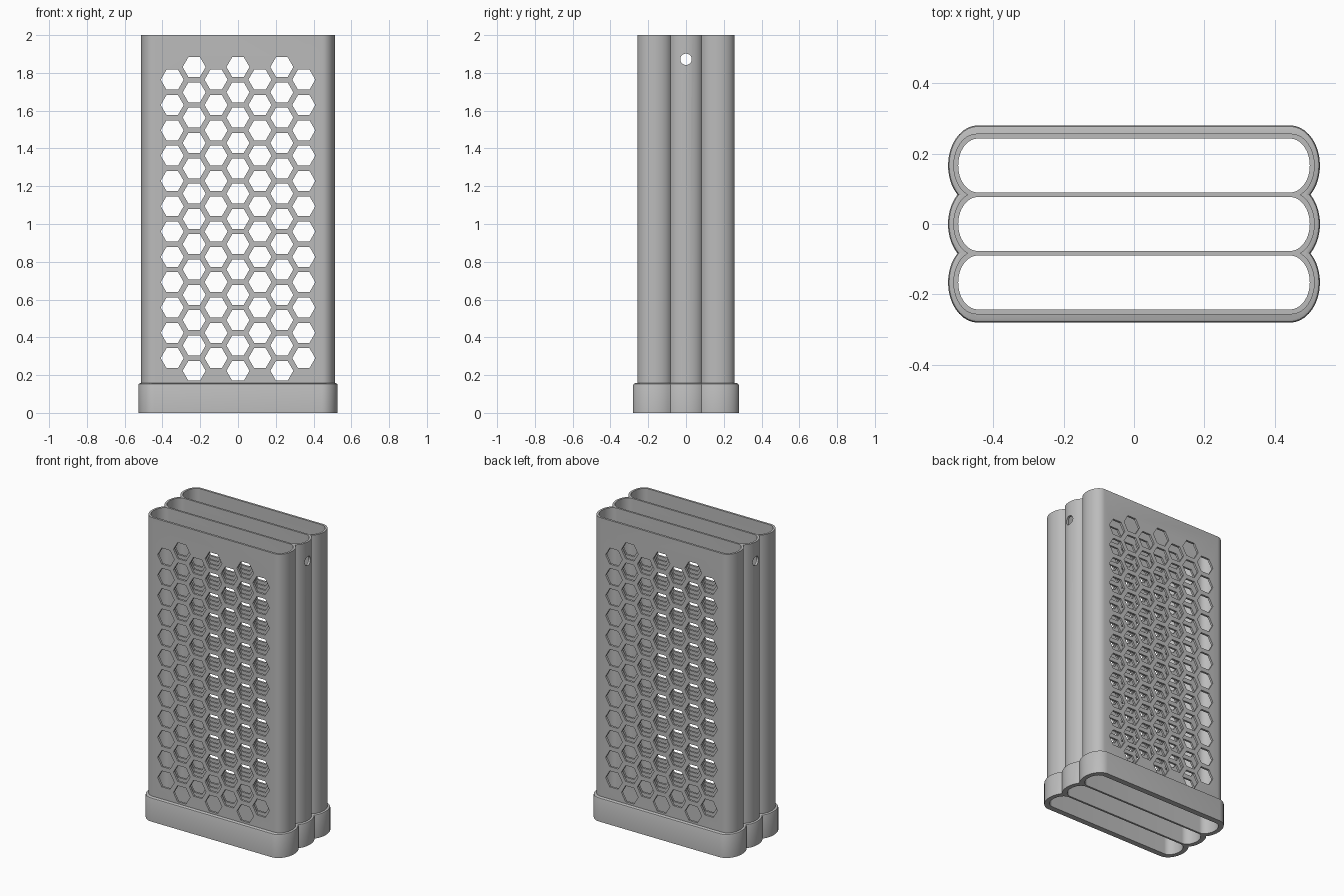
import bpy, bmesh, math
from mathutils import Matrix

if "Cube" in bpy.data.objects:
    bpy.data.objects.remove(bpy.data.objects["Cube"])

PITCH = 0.166            # spacing of the three tubes in y
HEIGHT, COLLAR = 2.0, 0.157
HEX_R, HEX_PITCH = 0.061, 0.134

grey = bpy.data.materials.new("grey plastic")
grey.use_nodes = True
grey.diffuse_color = (0.5, 0.5, 0.5, 1)
grey.node_tree.nodes["Principled BSDF"].inputs["Base Color"].default_value = (0.5, 0.5, 0.5, 1)


def arc(cx, cy, a, b, t0, t1, n=14):
    return [(cx + a * math.cos(t0 + (t1 - t0) * i / n),
             cy + b * math.sin(t0 + (t1 - t0) * i / n)) for i in range(n + 1)]


def lobed_outline(half_x, a, b):
    """Outline of three merged round-ended tubes."""
    notch = math.asin(PITCH / 2 / b)
    q = math.pi / 2
    right = (arc(half_x - a, -PITCH, a, b, -q, notch)
             + arc(half_x - a, 0, a, b, -notch, notch)[1:]
             + arc(half_x - a, PITCH, a, b, -notch, q)[1:])
    return right + [(-x, y) for x, y in reversed(right)]


def tube_outline(half_x, a, b, cy):
    q = math.pi / 2
    right = arc(half_x - a, cy, a, b, -q, q, 28)
    return right + [(-x, y) for x, y in reversed(right)]


def loft(bm, rings):
    """Solid through (outline, z) rings of equal point count."""
    loops = [[bm.verts.new((x, y, z)) for x, y in pts] for pts, z in rings]
    n = len(loops[0])
    bm.faces.new(loops[0][::-1])
    bm.faces.new(loops[-1])
    for lo, hi in zip(loops, loops[1:]):
        for i in range(n):
            j = (i + 1) % n
            bm.faces.new((lo[i], lo[j], hi[j], hi[i]))


def make(name, bm):
    bmesh.ops.recalc_face_normals(bm, faces=bm.faces)
    mesh = bpy.data.meshes.new(name)
    bm.to_mesh(mesh)
    bm.free()
    mesh.materials.append(grey)
    ob = bpy.data.objects.new(name, mesh)
    bpy.context.collection.objects.link(ob)
    return ob


def cut(ob, cutters):
    for c in cutters:
        c.hide_render = True
        mod = ob.modifiers.new("cut", 'BOOLEAN')
        mod.operation, mod.solver, mod.object = 'DIFFERENCE', 'EXACT', c
    dg = bpy.context.evaluated_depsgraph_get()
    mesh = bpy.data.meshes.new_from_object(ob.evaluated_get(dg))
    ob.modifiers.clear()
    ob.data = mesh


def prism(bm, sides, radius, depth, matrix):
    bmesh.ops.create_cone(bm, cap_ends=True, segments=sides, radius1=radius,
                          radius2=radius, depth=depth, matrix=matrix)


# Cutters: tube cavities, hexagon grid, side hole
bm = bmesh.new()
for k in (-1, 0, 1):
    pts = tube_outline(0.499, 0.056, 0.0765, k * PITCH)
    loft(bm, [(pts, -0.1), (pts, HEIGHT + 0.1)])
cavities = make("cavity_cutter", bm)

bm = bmesh.new()
turn = Matrix.Rotation(math.pi / 2, 4, 'X')
for col in range(-3, 4):
    odd = col % 2
    for row in range(12 if odd else 13):
        z = (0.29 if odd else 0.223) + row * HEX_PITCH
        x = col * HEX_PITCH * math.sqrt(3) / 2
        prism(bm, 6, HEX_R, 1, Matrix.Translation((x, 0, z)) @ turn
              @ Matrix.Rotation(math.pi / 6, 4, 'Z'))
hexes = make("hexagon_cutter", bm)

bm = bmesh.new()
prism(bm, 32, 0.03, 3, Matrix.Translation((0, 0, 1.872)) @ Matrix.Rotation(math.pi / 2, 4, 'Y'))
side_hole = make("side_hole_cutter", bm)

# Tall perforated body of three tubes
bm = bmesh.new()
pts = lobed_outline(0.513, 0.066, 0.0905)
loft(bm, [(pts, COLLAR - 0.01), (pts, HEIGHT)])
body = make("tube_body", bm)

# Wider collar at the foot, with a softened upper rim
bm = bmesh.new()
wide = lobed_outline(0.528, 0.085, 0.114)
loft(bm, [(wide, 0), (wide, COLLAR - 0.01),
          (lobed_outline(0.525, 0.082, 0.111), COLLAR - 0.003),
          (lobed_outline(0.519, 0.076, 0.105), COLLAR)])
collar = make("base_collar", bm)

cut(body, [cavities, hexes, side_hole])
cut(collar, [cavities])
for ob in (cavities, hexes, side_hole):
    bpy.data.objects.remove(ob)

# Smooth the curved ends, keep the rims and hexagons sharp
for ob in (body, collar):
    bpy.ops.object.select_all(action='DESELECT')
    ob.select_set(True)
    bpy.context.view_layer.objects.active = ob
    bpy.ops.object.shade_smooth_by_angle(angle=math.radians(30))
